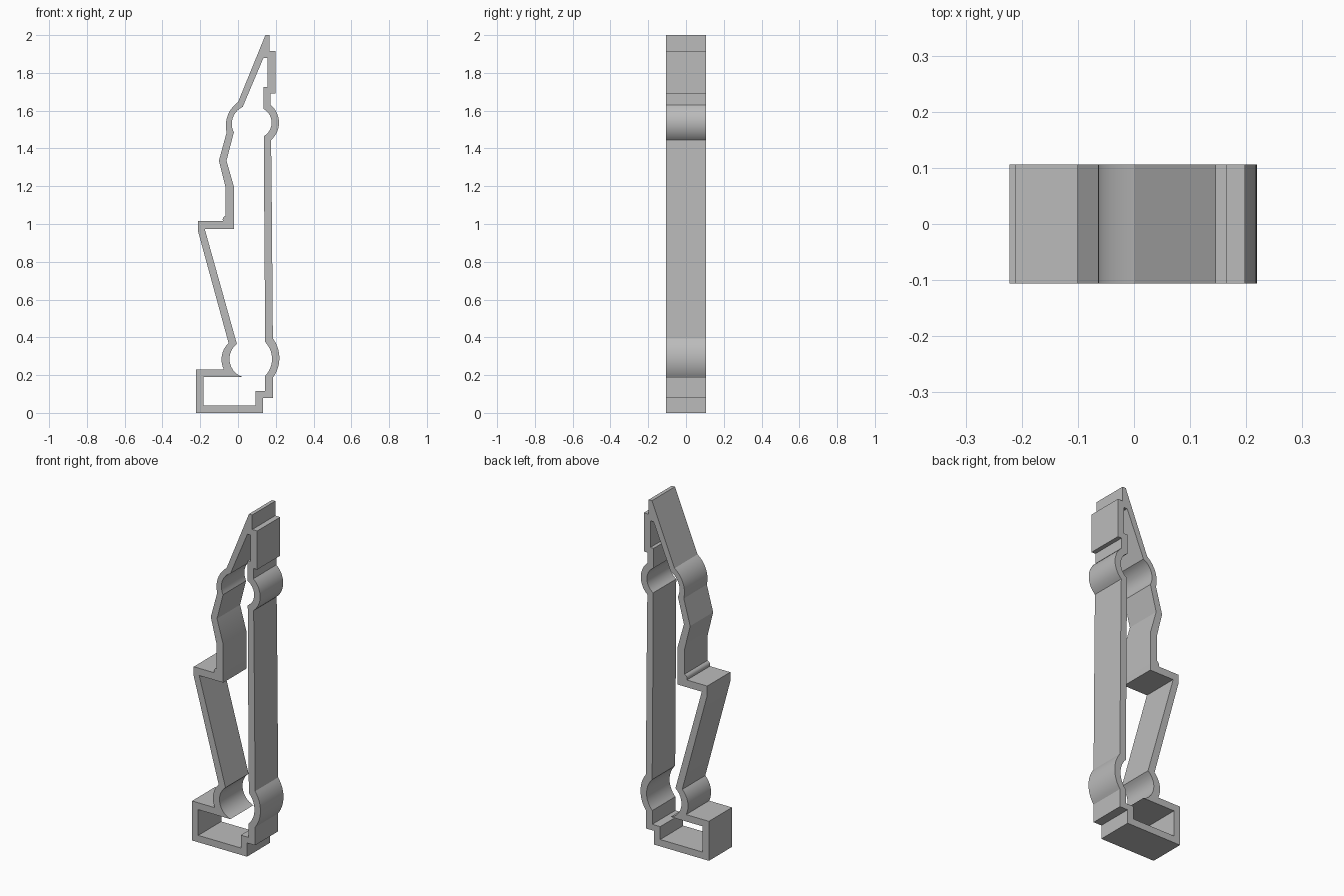
import bpy, bmesh, math
from mathutils import Vector

cube = bpy.data.objects.get("Cube")
if cube:
    bpy.data.objects.remove(cube)

HALF_DEPTH = 0.106


def arc(a, b, c, steps=14):
    """Points of the circle arc from a through b to c."""
    (ax, ay), (bx, by), (cx, cy) = a, b, c
    d = 2 * (ax * (by - cy) + bx * (cy - ay) + cx * (ay - by))
    sa, sb, sc = ax * ax + ay * ay, bx * bx + by * by, cx * cx + cy * cy
    ox = (sa * (by - cy) + sb * (cy - ay) + sc * (ay - by)) / d
    oy = (sa * (cx - bx) + sb * (ax - cx) + sc * (bx - ax)) / d
    r = math.hypot(ax - ox, ay - oy)
    t0, tb, t1 = (math.atan2(p[1] - oy, p[0] - ox) for p in (a, b, c))
    turn = 2 * math.pi
    sweep = (t1 - t0) % turn
    if (tb - t0) % turn > sweep:
        sweep -= turn
    return [(ox + r * math.cos(t0 + sweep * i / steps),
             oy + r * math.sin(t0 + sweep * i / steps)) for i in range(steps + 1)]


# Outer outline: up the left side, down the right side
outer = [(-.222, 0), (-.222, .23), (-.075, .23)]
outer += arc((-.075, .23), (-.087, .29), (-.05, .37))[1:]
outer += [(-.211, .96), (-.211, 1.015), (-.08, 1.015)]
outer += arc((-.08, 1.015), (-.078, 1.035), (-.065, 1.045), 4)[1:]
outer += [(-.065, 1.19), (-.101, 1.335)]
outer += arc((-.06, 1.485), (-.05, 1.585), (0, 1.645))
outer += [(.145, 2), (.166, 2), (.166, 1.915), (.198, 1.915), (.198, 1.69), (.173, 1.69)]
outer += arc((.173, 1.63), (.217, 1.54), (.175, 1.445))
outer += [(.178, 1.2), (.184, .46)]
outer += arc((.184, .395), (.219, .29), (.184, .185))
outer += [(.184, .08), (.132, .08), (.132, 0)]

# Inner outline: the hollow, up the right side and down the left
inner = [(-.182, .04), (.092, .04), (.092, .115), (.143, .115)]
inner += arc((.143, .195), (.18, .29), (.144, .375))
inner += [(.138, 1.2), (.137, 1.465)]
inner += arc((.137, 1.465), (.178, 1.54), (.134, 1.61))[1:]
inner += [(.134, 1.725), (.155, 1.725), (.155, 1.88), (.135, 1.88)]
inner += arc((.025, 1.62), (-.022, 1.575), (-.022, 1.485))
inner += [(-.061, 1.335), (-.021, 1.195), (-.021, .973), (-.176, .973)]
inner += arc((-.006, .365), (-.045, .28), (.025, .19))
inner += [(-.182, .19)]

# Fill between both outlines and give it thickness
curve = bpy.data.curves.new("clip_profile", "CURVE")
curve.dimensions = "2D"
curve.fill_mode = "BOTH"
curve.extrude = HALF_DEPTH
for loop in (outer, inner):
    spline = curve.splines.new("POLY")
    spline.points.add(len(loop) - 1)
    for point, (x, z) in zip(spline.points, loop):
        point.co = (x, z, 0, 1)
    spline.use_cyclic_u = True
helper = bpy.data.objects.new("clip_profile", curve)
bpy.context.collection.objects.link(helper)
bpy.context.view_layer.update()
depsgraph = bpy.context.evaluated_depsgraph_get()
mesh = bpy.data.meshes.new_from_object(helper.evaluated_get(depsgraph))
bpy.data.objects.remove(helper)

# Stand the frame upright and weld its seams
bm = bmesh.new()
bm.from_mesh(mesh)
bmesh.ops.remove_doubles(bm, verts=bm.verts, dist=0.0002)
for v in bm.verts:
    v.co = Vector((v.co.x, -v.co.z, v.co.y))
bmesh.ops.recalc_face_normals(bm, faces=bm.faces)
bm.to_mesh(mesh)
bm.free()

# Plain grey material
grey = bpy.data.materials.new("plain_grey")
grey.use_nodes = True
colour = (0.5, 0.5, 0.5, 1)
grey.diffuse_color = colour
grey.node_tree.nodes["Principled BSDF"].inputs["Base Color"].default_value = colour
mesh.materials.clear()
mesh.materials.append(grey)

frame = bpy.data.objects.new("profile_frame", mesh)
bpy.context.collection.objects.link(frame)
bpy.ops.object.select_all(action="DESELECT")
frame.select_set(True)
bpy.context.view_layer.objects.active = frame
bpy.ops.object.shade_smooth_by_angle(angle=math.radians(25))
